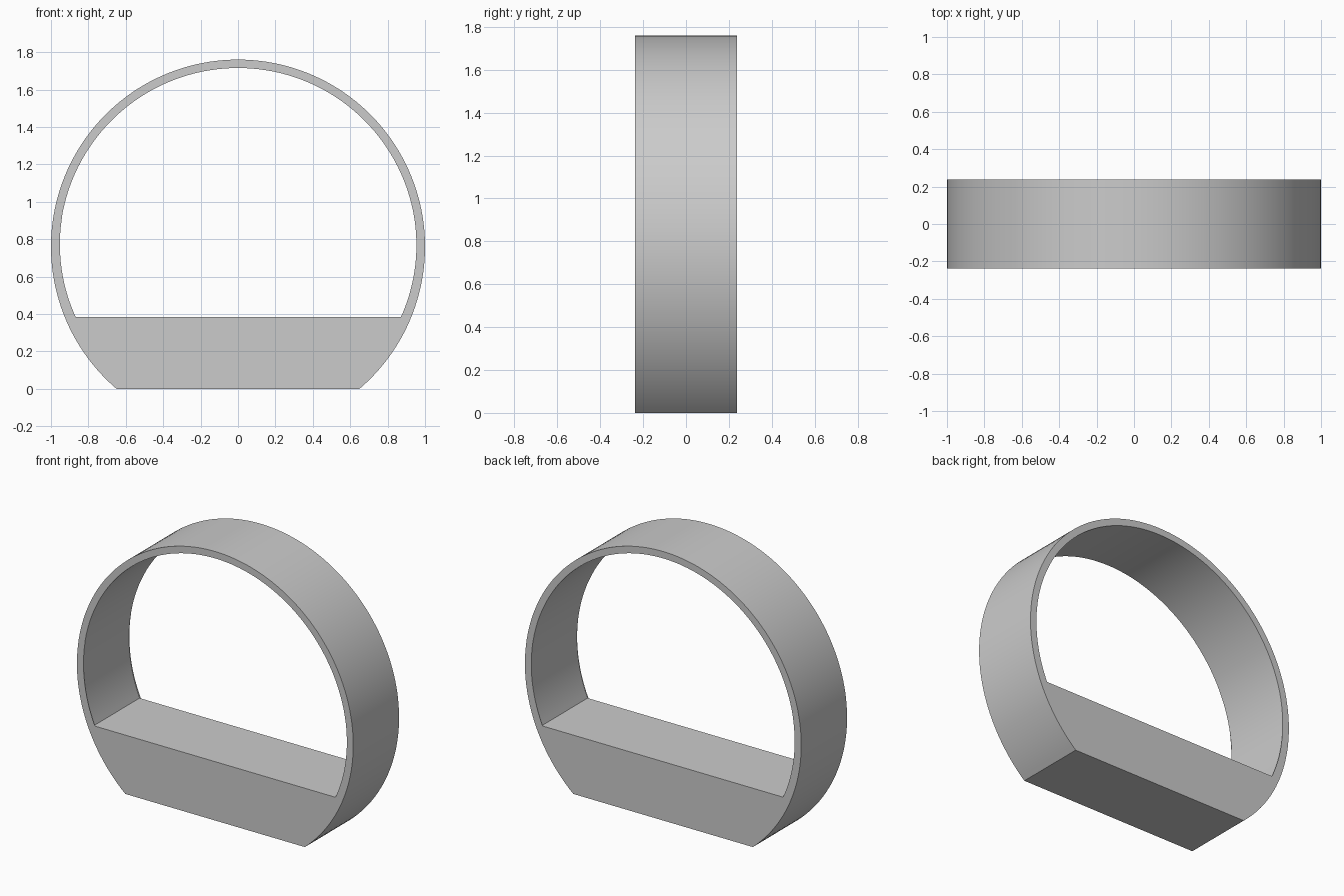
import bpy, bmesh, math

cube = bpy.data.objects.get("Cube")
if cube:
    bpy.data.objects.remove(cube)

CENTRE_Z = 0.76       # height of the ring's centre
HALF_DEPTH = 0.237
SEGMENTS = 128

grey = bpy.data.materials.new("plain grey")
grey.use_nodes = True
colour = (0.6, 0.6, 0.6, 1)
grey.diffuse_color = colour
grey.node_tree.nodes["Principled BSDF"].inputs["Base Color"].default_value = colour


def cut_circle(radius, floor_z):
    """Points of a circle cut off flat at floor_z, from right end over the top to left end."""
    start = math.asin((floor_z - CENTRE_Z) / radius)
    sweep = math.pi - 2 * start
    angles = [start + sweep * i / SEGMENTS for i in range(SEGMENTS + 1)]
    return [(radius * math.cos(a), CENTRE_Z + radius * math.sin(a)) for a in angles]


# Front profile: band between two cut circles, thick at the base
bm = bmesh.new()
outer, inner = [[bm.verts.new((x, -HALF_DEPTH, z)) for x, z in cut_circle(r, floor)]
                for r, floor in ((1.0, 0.0), (0.955, 0.385))]
for i in range(-1, SEGMENTS):
    bm.faces.new((outer[i], outer[i + 1], inner[i + 1], inner[i]))

# Extrude to full depth
result = bmesh.ops.extrude_face_region(bm, geom=bm.faces[:], use_keep_orig=True)
back = [v for v in result["geom"] if isinstance(v, bmesh.types.BMVert)]
bmesh.ops.translate(bm, verts=back, vec=(0, 2 * HALF_DEPTH, 0))
bmesh.ops.recalc_face_normals(bm, faces=bm.faces[:])

mesh = bpy.data.meshes.new("round_shelf_frame")
bm.to_mesh(mesh)
bm.free()
mesh.materials.append(grey)
frame = bpy.data.objects.new("round_shelf_frame", mesh)
bpy.context.collection.objects.link(frame)

# Smooth the curved walls, keep the rims and floor crisp
bpy.context.view_layer.objects.active = frame
frame.select_set(True)
bpy.ops.object.shade_smooth_by_angle(angle=math.radians(30))
